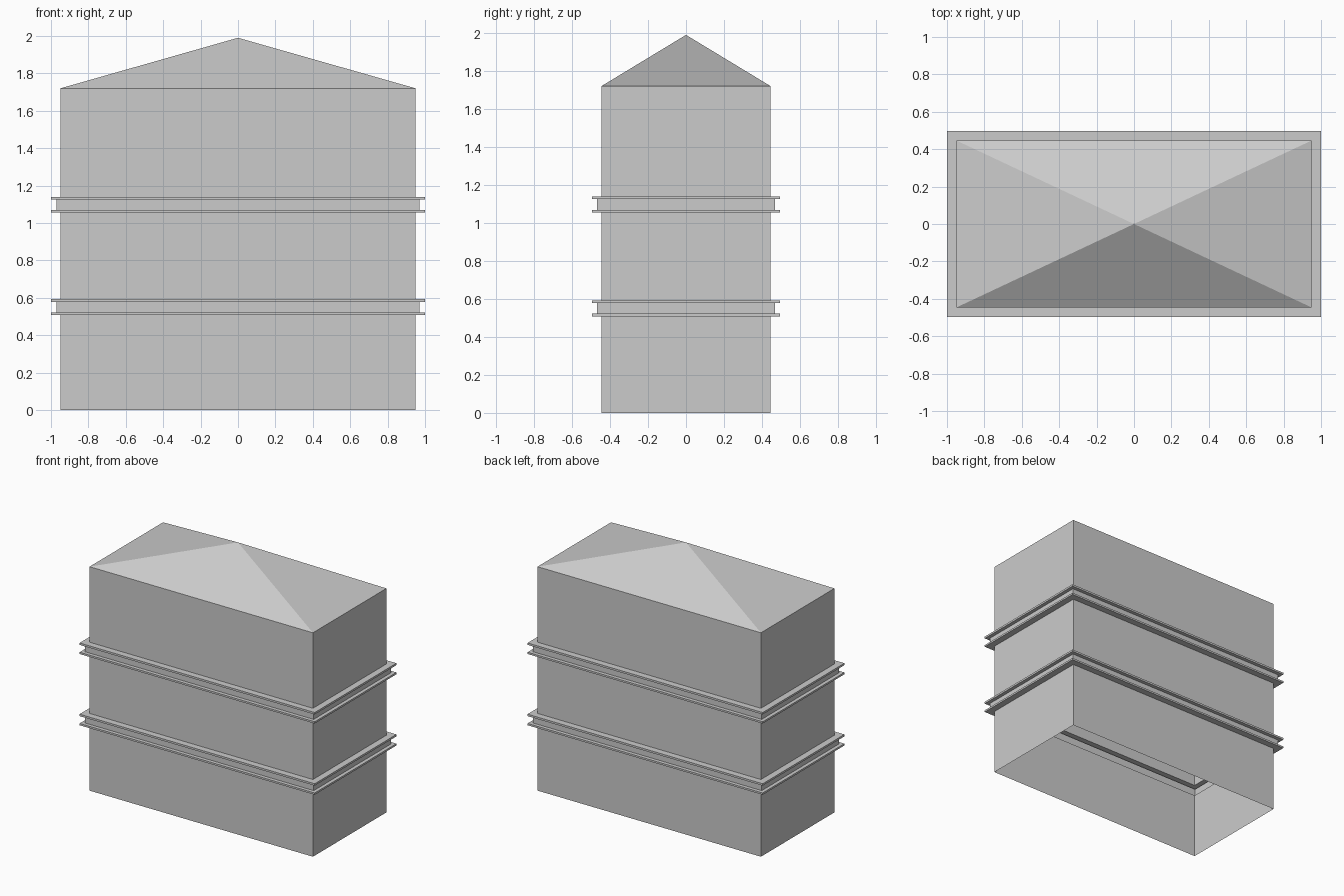
import bpy, bmesh

if "Cube" in bpy.data.objects:
    bpy.data.objects.remove(bpy.data.objects["Cube"])

WALL_X, WALL_Y = 0.949, 0.446   # half sizes of the plain wall
EAVE, APEX = 1.72, 1.99
LIP, NECK = 0.05, 0.022         # how far the trim projects past the wall


def band(z):
    """Double-lipped trim profile as (offset, height) pairs."""
    return [(0, z), (LIP, z), (LIP, z + 0.014), (NECK, z + 0.014),
            (NECK, z + 0.07), (LIP, z + 0.07), (LIP, z + 0.085), (0, z + 0.085)]


def ring(bm, offset, z):
    x, y = WALL_X + offset, WALL_Y + offset
    return [bm.verts.new((sx * x, sy * y, z))
            for sx, sy in ((-1, -1), (1, -1), (1, 1), (-1, 1))]


def finish(bm, name):
    mesh = bpy.data.meshes.new(name)
    bm.to_mesh(mesh)
    bm.free()
    bpy.context.collection.objects.link(bpy.data.objects.new(name, mesh))


# Hollow walls with two trim bands, open underneath
bm = bmesh.new()
profile = [(0, 0)] + band(0.508) + band(1.055) + [(0, EAVE)]
rings = [ring(bm, o, z) for o, z in profile]
for low, high in zip(rings, rings[1:]):
    for i in range(4):
        j = (i + 1) % 4
        bm.faces.new((low[i], low[j], high[j], high[i]))

# Pyramid roof sharing the eave edge
tip = bm.verts.new((0, 0, APEX))
eave = rings[-1]
for i in range(4):
    bm.faces.new((eave[i], eave[(i + 1) % 4], tip))
finish(bm, "building_shell")
